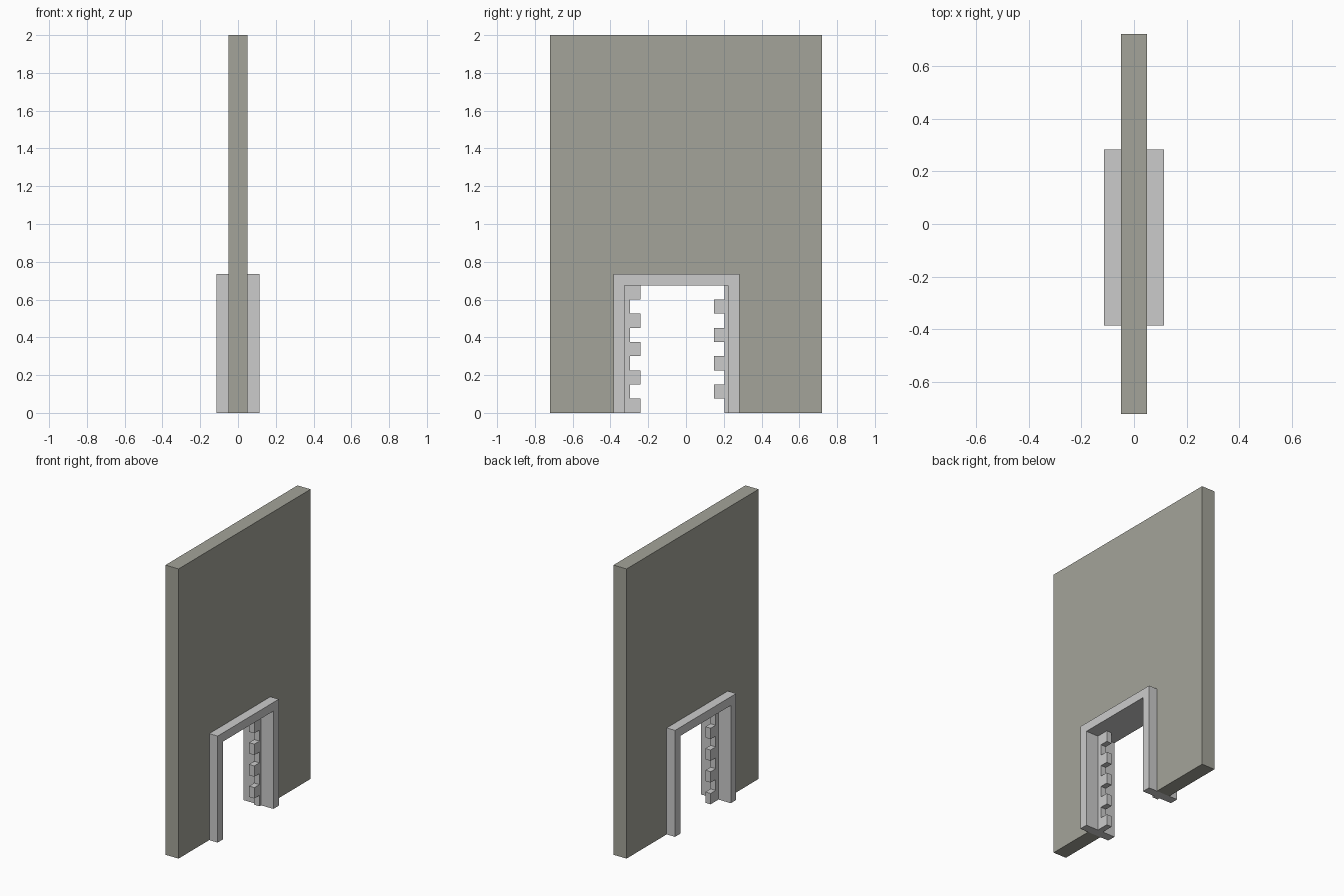
import bpy, bmesh

if "Cube" in bpy.data.objects:
    bpy.data.objects.remove(bpy.data.objects["Cube"])


def extrude_profile(name, points, thickness):
    """Closed (y, z) outline extruded along x, centred on x = 0."""
    bm = bmesh.new()
    face = bm.faces.new([bm.verts.new((-thickness / 2, y, z)) for y, z in points])
    extruded = bmesh.ops.extrude_face_region(bm, geom=[face])
    verts = [v for v in extruded["geom"] if isinstance(v, bmesh.types.BMVert)]
    bmesh.ops.translate(bm, verts=verts, vec=(thickness, 0, 0))
    bmesh.ops.recalc_face_normals(bm, faces=bm.faces)
    mesh = bpy.data.meshes.new(name)
    bm.to_mesh(mesh)
    bm.free()
    obj = bpy.data.objects.new(name, mesh)
    bpy.context.collection.objects.link(obj)
    return obj


def arch(outer_left, outer_right, top, left, right, head):
    """Slab outline with a rectangular doorway cut up from the floor."""
    return [(outer_left, 0), (outer_left, top), (outer_right, top), (outer_right, 0),
            (right, 0), (right, head), (left, head), (left, 0)]


FRAME_L, FRAME_R, FRAME_TOP = -0.385, 0.282, 0.735
DOOR_L, DOOR_R, DOOR_TOP = -0.326, 0.223, 0.675
STEPS = 9
STEP = DOOR_TOP / STEPS

# wall panel, notched to receive the frame
wall = extrude_profile("wall", arch(-0.72, 0.72, 2.0, FRAME_L, FRAME_R, FRAME_TOP), 0.1)
paint = bpy.data.materials.new("wall_paint")
paint.diffuse_color = (0.37, 0.37, 0.32, 1)
paint.use_nodes = True
paint.node_tree.nodes["Principled BSDF"].inputs["Base Color"].default_value = paint.diffuse_color
wall.data.materials.append(paint)

# door frame standing proud on both sides of the wall
extrude_profile("door_frame",
                arch(FRAME_L, FRAME_R, FRAME_TOP, DOOR_L, DOOR_R, DOOR_TOP), 0.228)


# retracted sliding door leaves with interlocking teeth
def door_leaf(name, jamb, root, tip, first):
    points = [(jamb, 0)]
    for i in range(STEPS):
        y = tip if i % 2 == first else root
        points += [(y, i * STEP), (y, (i + 1) * STEP)]
    points.append((jamb, DOOR_TOP))
    extrude_profile(name, points, 0.04)


door_leaf("left_door_leaf", DOOR_L, -0.296, -0.24, 0)
door_leaf("right_door_leaf", DOOR_R, 0.205, 0.149, 1)
